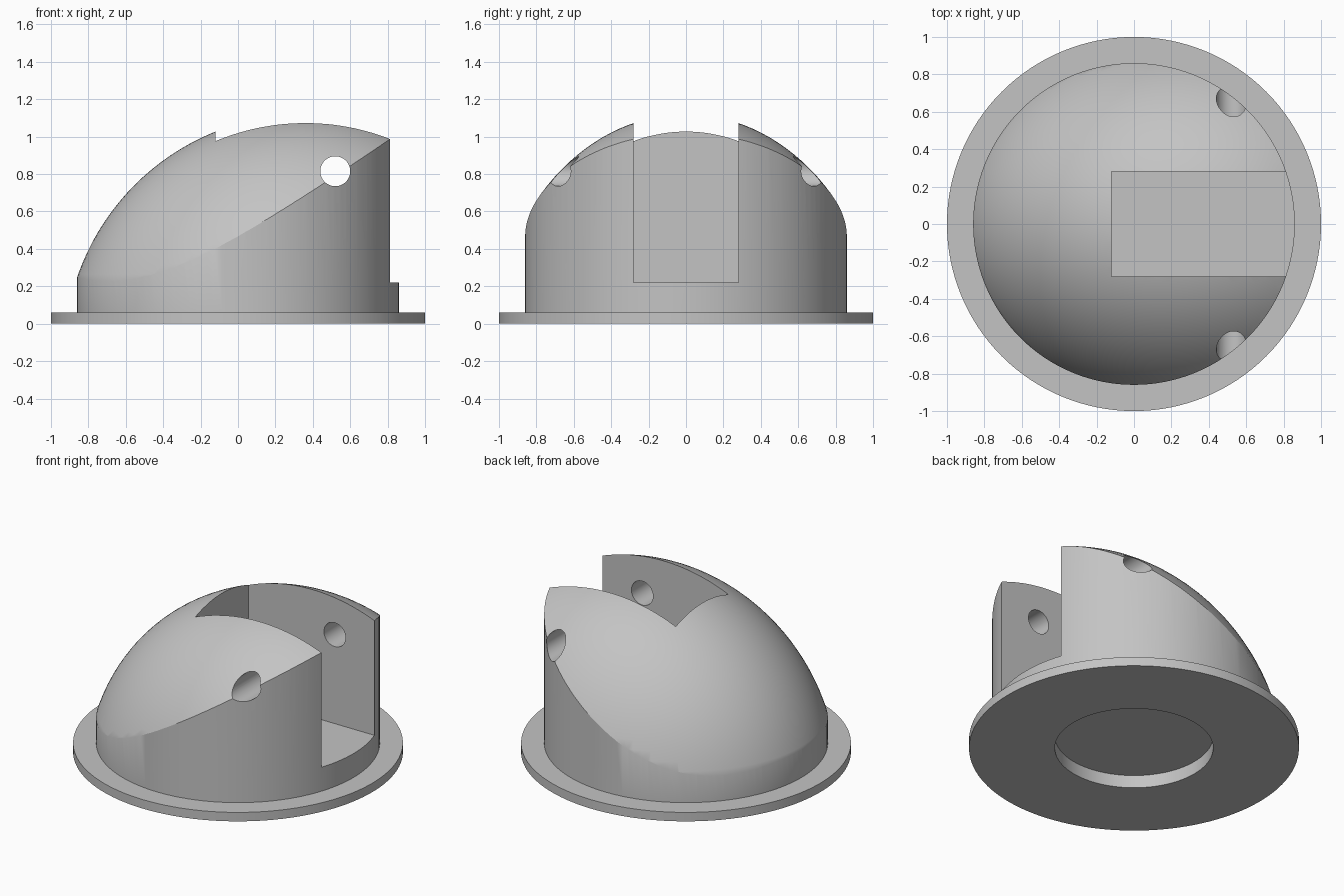
import bpy, math

if "Cube" in bpy.data.objects:
    bpy.data.objects.remove(bpy.data.objects["Cube"], do_unlink=True)

grey = bpy.data.materials.new("plain grey")
grey.use_nodes = True
colour = (0.55, 0.55, 0.55, 1)
grey.diffuse_color = colour
grey.node_tree.nodes["Principled BSDF"].inputs["Base Color"].default_value = colour


def finish(name):
    ob = bpy.context.object
    ob.name = name
    ob.data.materials.append(grey)
    return ob


def cylinder(name, radius, low, high, sides=128):
    bpy.ops.mesh.primitive_cylinder_add(vertices=sides, radius=radius, depth=high - low,
                                        location=(0, 0, (low + high) / 2))
    return finish(name)


def combine(target, tool, operation):
    """Apply a boolean and discard the tool."""
    tool.hide_render = True
    bpy.context.view_layer.objects.active = target
    mod = target.modifiers.new(operation.lower(), "BOOLEAN")
    mod.operation, mod.object, mod.solver = operation, tool, "EXACT"
    bpy.ops.object.modifier_apply(modifier=mod.name)
    bpy.data.objects.remove(tool, do_unlink=True)


# Housing: upright cylinder capped by an off-centre ellipsoid
housing = cylinder("domed_housing", 0.86, 0.03, 1.4)
bpy.ops.mesh.primitive_uv_sphere_add(segments=128, ring_count=64, radius=1.29,
                                     location=(0.36, 0, -0.17))
dome = finish("dome_cutter")
dome.scale.y = 0.81
combine(housing, dome, "INTERSECT")

# Slot open at the +x side
bpy.ops.mesh.primitive_cube_add(size=1, location=(0.44, 0, 0.86))
slot = finish("slot_cutter")
slot.scale = (1.12, 0.56, 1.28)
combine(housing, slot, "DIFFERENCE")

# Pivot hole through both cheeks
pin = cylinder("pin_cutter", 0.08, -1.2, 1.2, 48)
pin.rotation_euler.x = math.pi / 2
pin.location = (0.52, 0, 0.815)
combine(housing, pin, "DIFFERENCE")

# Base flange, joined to the housing, with a round recess underneath
flange = cylinder("base_flange", 1, 0, 0.06)
combine(housing, flange, "UNION")
combine(housing, cylinder("recess_cutter", 0.48, -0.1, 0.085, 96), "DIFFERENCE")

# Smooth curved faces, keep the machined edges sharp
bpy.ops.object.select_all(action="DESELECT")
housing.select_set(True)
bpy.context.view_layer.objects.active = housing
bpy.ops.object.shade_smooth_by_angle(angle=math.radians(25))
